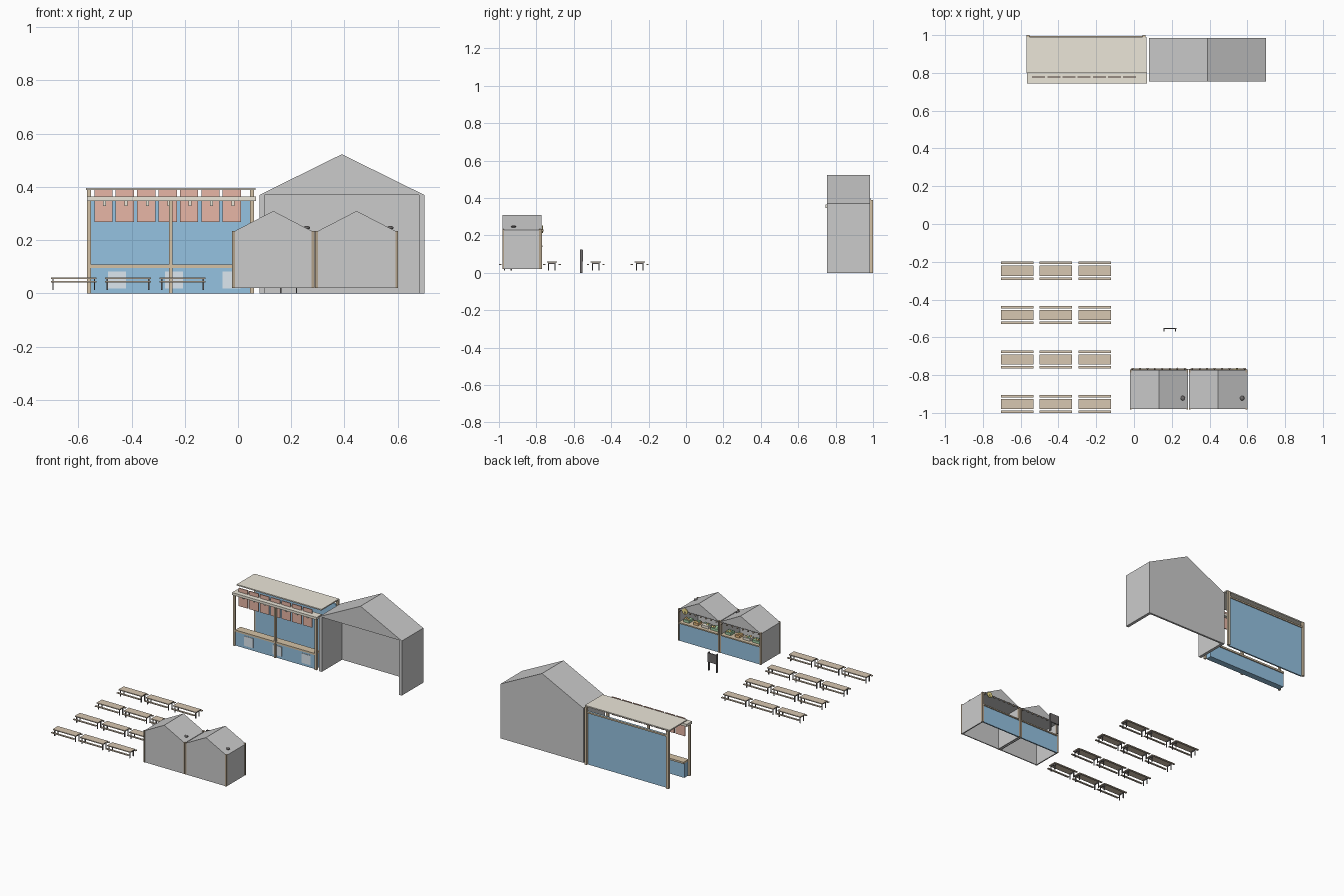
import bpy, math, random

if "Cube" in bpy.data.objects:
    bpy.data.objects.remove(bpy.data.objects["Cube"])
random.seed(3)

def mat(name, r, g, b):
    m = bpy.data.materials.new(name)
    m.diffuse_color = (r, g, b, 1)
    m.use_nodes = True
    m.node_tree.nodes["Principled BSDF"].inputs["Base Color"].default_value = m.diffuse_color
    return m

WOOD = mat("wood", .66, .54, .38)
PLANK = mat("plank", .68, .57, .44)
DARK = mat("dark_metal", .16, .15, .15)
BROWN = mat("brown_post", .45, .36, .26)
BLUE = mat("blue_paint", .30, .54, .75)
RED = mat("red_cloth", .80, .47, .38)
CREAM = mat("cream_roof", .83, .79, .69)
PALE = mat("pale_notice", .72, .80, .87)
GREEN = mat("green", .36, .62, .38)
YELLOW = mat("yellow", .88, .74, .25)
ORANGE = mat("orange", .80, .50, .22)

def mesh(name, verts, faces, m=None):
    me = bpy.data.meshes.new(name)
    me.from_pydata(verts, [], faces)
    ob = bpy.data.objects.new(name, me)
    bpy.context.collection.objects.link(ob)
    if m:
        me.materials.append(m)
    return ob

def box(name, x, y, z, m=None):
    """Box from (min, max) ranges."""
    v = [(a, b, c) for a in x for b in y for c in z]
    f = [(0, 1, 3, 2), (4, 6, 7, 5), (0, 4, 5, 1), (2, 3, 7, 6), (0, 2, 6, 4), (1, 5, 7, 3)]
    return mesh(name, v, f, m)

def around(c, w):
    return (c - w / 2, c + w / 2)

def gable(name, x, y, eave, peak):
    """Closed triangular roof block."""
    mid = sum(x) / 2
    v = [(a, b, c) for b in y for a, c in ((x[0], eave), (x[1], eave), (mid, peak))]
    return mesh(name, v, [(0, 1, 2), (3, 5, 4), (0, 3, 4, 1), (1, 4, 5, 2), (2, 5, 3, 0)])

def ball(name, loc, r, m, sz=1):
    bpy.ops.mesh.primitive_uv_sphere_add(segments=8, ring_count=6, radius=r, location=loc)
    ob = bpy.context.object
    ob.name = name
    ob.scale.z = sz
    ob.data.materials.append(m)
    bpy.ops.object.shade_smooth()

# picnic tables with benches
for j in range(4):
    cy = -.2475 - .235 * j
    for i in range(3):
        cx = -.617 + .204 * i
        box("table_top", around(cx, .172), around(cy, .054), (.054, .060), PLANK)
        for s in (-1, 1):
            box("bench_seat", around(cx, .172), around(cy + s * .0415, .013), (.041, .046), PLANK)
            for t in (-1, 1):
                box("table_leg", around(cx + s * .078, .005), around(cy + t * .018, .006), (.013, .054), DARK)
            box("table_brace", around(cx + s * .078, .005), around(cy, .036), (.048, .054), DARK)

# large blue booth
box("booth_back_wall", (-.555, .05), (.978, .988), (0, .36), BLUE)
box("back_top_rail", (-.565, .06), (.985, .995), (.35, .36), WOOD)
for x in (-.56, .053):
    box("back_post", around(x, .016), (.984, 1.0), (0, .39), WOOD)
for x in (-.56, -.253, .053):
    box("front_post", around(x, .014), (.755, .769), (0, .348), WOOD)
box("booth_counter", (-.553, .046), (.765, .808), (0, .096), BLUE)
box("booth_counter_top", (-.553, .046), (.76, .815), (.096, .108), WOOD)
box("main_roof", (-.57, .065), (.80, .99), (.389, .397), CREAM)
box("front_ledge", (-.567, .068), (.745, .802), (.347, .364), CREAM)
for x in (-.455, -.24, -.025):
    box("notice_panel", around(x, .068), (.762, .766), (.018, .083), PALE)
for i in range(7):
    x = -.505 + .0803 * i
    box("hanging_banner", around(x, .069), (.776, .782), (.268, .39), RED)
    box("banner_clip", around(x + .004, .011), (.768, .775), (.328, .347), CREAM)

# large grey shed, open at the front
X, Y = (.08, .70), (.755, .985)
gable("large_shed_roof", X, Y, .37, .523)
box("large_shed_left_wall", (.08, .10), Y, (0, .37))
box("large_shed_right_wall", (.68, .70), Y, (0, .37))
box("large_shed_back_wall", (.10, .68), (.972, .985), (0, .37))

# twin grey stalls, open on the far side
for x0, x1 in ((-.021, .286), (.291, .600)):
    Y = (-.98, -.772)
    gable("stall_roof", (x0, x1), Y, .23, .31)
    box("stall_back_wall", (x0 + .008, x1 - .008), (-.98, -.973), (.02, .23))
    for a in (x0, x1 - .008):
        box("stall_side_wall", (a, a + .008), (-.973, -.785), (.02, .23))
        for y in ((-.982, -.973), (-.785, -.770)):
            box("stall_post", (a - .001, a + .009), y, (.02, .235), BROWN)
    box("stall_front_panel", (x0, x1), (-.782, -.773), (.02, .14), BLUE)
    box("stall_counter", (x0 + .008, x1 - .008), (-.85, -.766), (.139, .147), WOOD)
    ball("roof_vent", (x1 - .028, -.922, .247), .013, DARK, .5)
    # produce crates on the counter
    for k, (m, w) in enumerate(((GREEN, .07), (CREAM, .06), (ORANGE, .04), (GREEN, .05))):
        cx = x0 + .05 + .07 * k
        box("produce_crate", around(cx, w * .85), (-.835, -.79), (.147, .163), m)
        for n in range(5):
            ball("produce", (cx + random.uniform(-.35, .35) * w, random.uniform(-.825, -.80), .165), .007,
                 random.choice((GREEN, ORANGE, YELLOW)))

# string of bulbs and round sign along the stall eaves
box("bulb_cord", (-.015, .595), (-.769, -.767), (.231, .233), DARK)
for i in range(16):
    ball("bulb", (-.008 + .0395 * i, -.767, .226), .006, BROWN)
bpy.ops.mesh.primitive_cylinder_add(vertices=16, radius=.02, depth=.005,
                                    location=(.545, -.768, .232), rotation=(math.pi / 2, 0, 0))
bpy.context.object.name = "round_sign"
bpy.context.object.data.materials.append(YELLOW)

# menu board on two legs
for x in (.16, .22):
    box("board_leg", around(x, .005), (-.568, -.553), (0, .125), DARK)
box("menu_board", (.155, .225), (-.556, -.550), (.06, .122), DARK)
